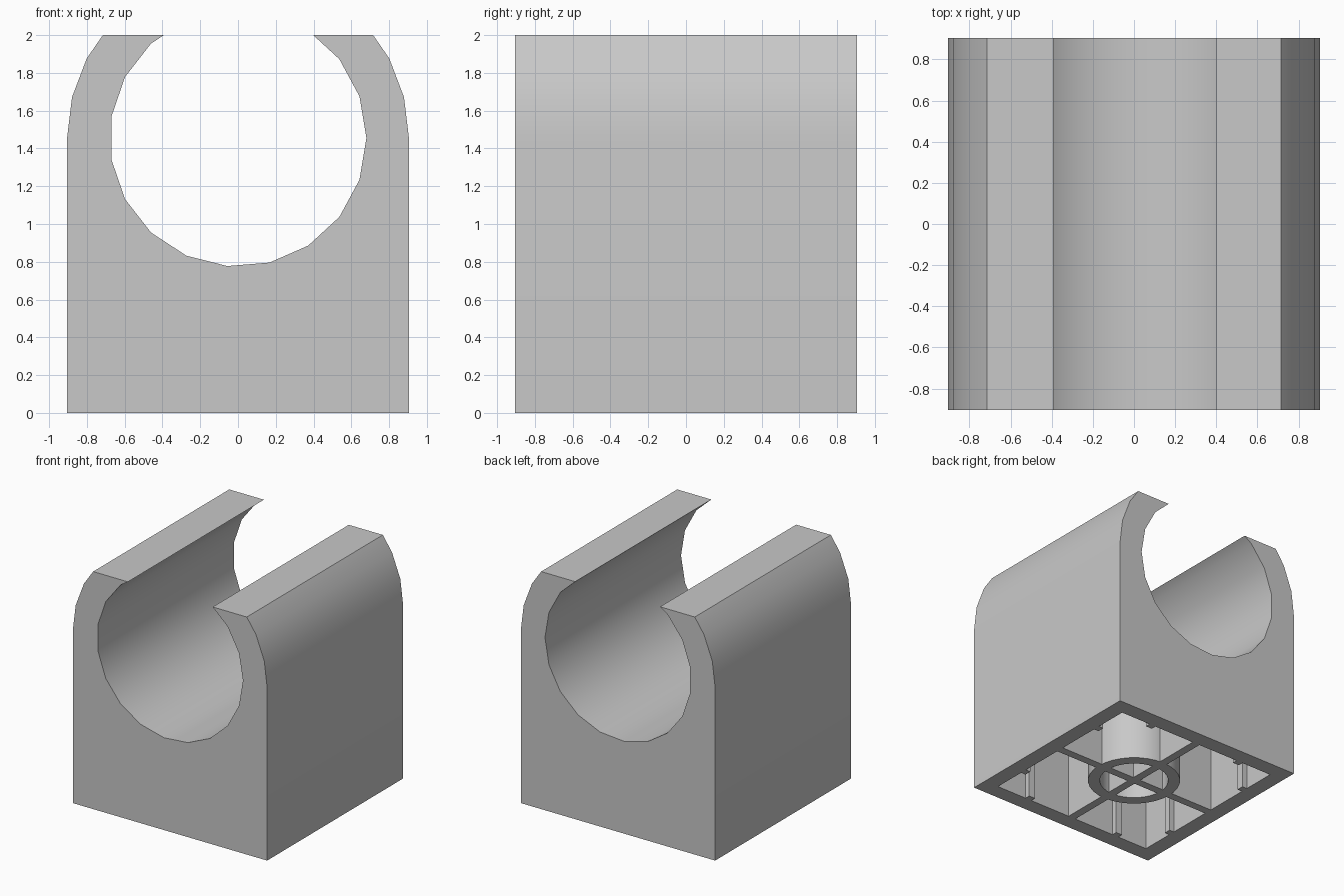
import bpy, bmesh
from math import cos, sin, tau, pi, radians

cube = bpy.data.objects.get("Cube")
if cube:
    bpy.data.objects.remove(cube, do_unlink=True)

HALF, TOP, AXIS, BORE = 0.905, 2.0, 1.455, 0.68
INNER, ROOF = 0.77, 0.65          # cavity half width and ceiling
TUBE_OUT, TUBE_IN, RIB = 0.367, 0.273, 0.07
STUD = 0.4525                     # spacing of the grip nubs

grey = bpy.data.materials.new("light grey")
grey.use_nodes = True
colour = (0.58, 0.58, 0.58, 1)
grey.diffuse_color = colour
grey.node_tree.nodes["Principled BSDF"].inputs["Base Color"].default_value = colour


def finish(name, bm):
    bmesh.ops.recalc_face_normals(bm, faces=bm.faces)
    mesh = bpy.data.meshes.new(name)
    bm.to_mesh(mesh)
    bm.free()
    mesh.materials.append(grey)
    ob = bpy.data.objects.new(name, mesh)
    bpy.context.collection.objects.link(ob)
    return ob


def prism(name, points, direction):
    """Extrude a closed outline along a direction."""
    bm = bmesh.new()
    face = bm.faces.new([bm.verts.new(p) for p in points])
    new = bmesh.ops.extrude_face_region(bm, geom=[face])["geom"]
    bmesh.ops.translate(bm, vec=direction,
                        verts=[v for v in new if isinstance(v, bmesh.types.BMVert)])
    return finish(name, bm)


def box(name, x0, x1, y0, y1, z0, z1):
    return prism(name, [(x0, y0, z0), (x1, y0, z0), (x1, y1, z0), (x0, y1, z0)],
                 (0, 0, z1 - z0))


def smooth(ob):
    bpy.ops.object.select_all(action="DESELECT")
    ob.select_set(True)
    bpy.context.view_layer.objects.active = ob
    bpy.ops.object.shade_smooth_by_angle(angle=radians(30))


def arc(radius, segments, first, last):
    return [(radius * cos(tau * i / segments), AXIS + radius * sin(tau * i / segments))
            for i in range(first, last + 1)]


def clip_end(inside, outside):
    """Point where the segment reaches the flat top."""
    t = (TOP - inside[1]) / (outside[1] - inside[1])
    return (inside[0] + t * (outside[0] - inside[0]), TOP)


# Clip body: rounded shoulders, open round bore, flat top
shoulder = arc(HALF, 26, 0, 3)
shoulder[-1] = clip_end(shoulder[-2], shoulder[-1])
bore = arc(BORE, 19, -16, 7)
bore = arc(BORE, 19, 6, 22)       # left lip, under the bore, to the right lip
bore[0] = clip_end(bore[1], bore[0])
bore[-1] = clip_end(bore[-2], bore[-1])
outline = ([(-HALF, 0), (HALF, 0)] + shoulder + bore[::-1]
           + [(-x, z) for x, z in shoulder[::-1]])
body = prism("clip_body", [(x, -HALF, z) for x, z in outline], (0, 2 * HALF, 0))

# Hollow underside
cutter = box("cavity_cutter", -INNER, INNER, -INNER, INNER, -0.2, ROOF)
cutter.hide_render = True
cut = body.modifiers.new("cavity", "BOOLEAN")
cut.operation, cut.solver, cut.object = "DIFFERENCE", "EXACT", cutter
bpy.context.view_layer.objects.active = body
bpy.ops.object.modifier_apply(modifier=cut.name)
bpy.data.objects.remove(cutter, do_unlink=True)
smooth(body)

# Central tube, open at the bottom
bm = bmesh.new()
SIDES = 32
rings = [[bm.verts.new((r * cos(tau * i / SIDES), r * sin(tau * i / SIDES), z))
          for i in range(SIDES)]
         for r, z in ((TUBE_OUT, ROOF), (TUBE_OUT, 0), (TUBE_IN, 0), (TUBE_IN, ROOF))]
for a, b in zip(rings, rings[1:]):
    for i in range(SIDES):
        j = (i + 1) % SIDES
        bm.faces.new((a[i], a[j], b[j], b[i]))
smooth(finish("centre_tube", bm))

# Cross ribs inside the tube
h, e = RIB / 2, TUBE_IN
cross = [(h, h), (h, e), (-h, e), (-h, h), (-e, h), (-e, -h),
         (-h, -h), (-h, -e), (h, -e), (h, -h), (e, -h), (e, h)]
prism("tube_cross", [(x, y, 0) for x, y in cross], (0, 0, ROOF))

# Ribs from tube to walls, and two grip nubs on each wall
for k, side in enumerate(("left", "back", "right", "front")):
    parts = [box(side + "_rib", TUBE_OUT - 0.005, INNER, -h, h, 0, ROOF)]
    for n, y in enumerate((-STUD, STUD)):
        parts.append(box(f"{side}_nub_{n + 1}", INNER - 0.045, INNER,
                         y - 0.03, y + 0.03, 0, ROOF))
    for ob in parts:
        ob.rotation_euler.z = k * pi / 2
